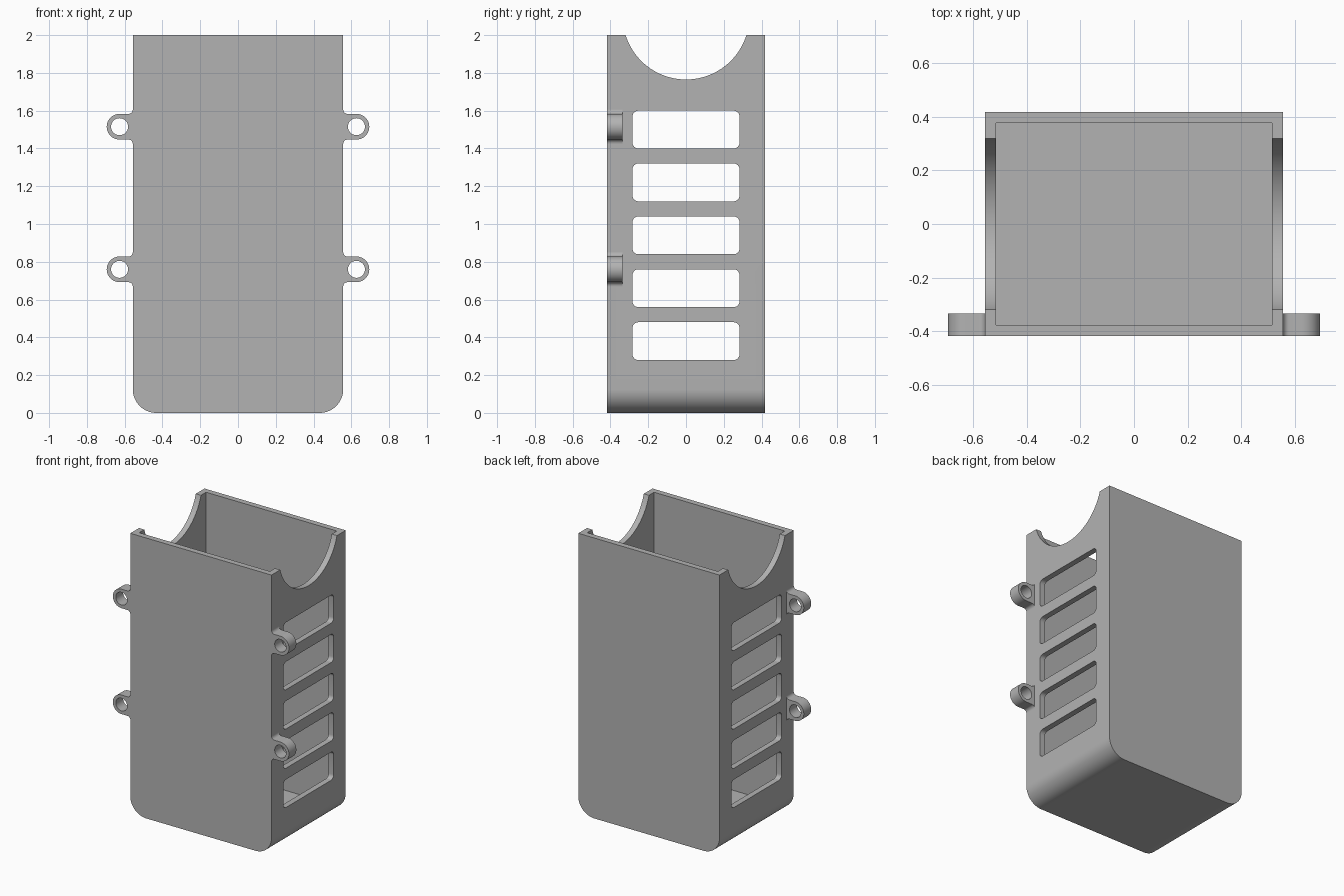
import bpy
import bmesh
from math import cos, sin, radians

if "Cube" in bpy.data.objects:
    bpy.data.objects.remove(bpy.data.objects["Cube"])

HALF_X, HALF_Y, HEIGHT, WALL = 0.557, 0.418, 2.0, 0.041

grey = bpy.data.materials.new("plain_grey")
grey.use_nodes = True
colour = (0.45, 0.45, 0.45, 1)
grey.diffuse_color = colour
grey.node_tree.nodes["Principled BSDF"].inputs["Base Color"].default_value = colour


def arc(cx, cy, r, start, end, steps=12):
    angles = [radians(start + (end - start) * i / steps) for i in range(steps + 1)]
    return [(cx + r * cos(a), cy + r * sin(a)) for a in angles]


def rounded_rect(u0, u1, v0, v1, r):
    return (arc(u1 - r, v1 - r, r, 0, 90, 6) + arc(u0 + r, v1 - r, r, 90, 180, 6)
            + arc(u0 + r, v0 + r, r, 180, 270, 6) + arc(u1 - r, v0 + r, r, 270, 360, 6))


def prism(name, profile, axis, start, end):
    """Extrude a (u, z) profile along the x or y axis."""
    def place(u, z, t):
        return (t, u, z) if axis == "x" else (u, t, z)

    bm = bmesh.new()
    face = bm.faces.new([bm.verts.new(place(u, z, start)) for u, z in profile])
    moved = bmesh.ops.extrude_face_region(bm, geom=[face])["geom"]
    bmesh.ops.translate(bm, vec=place(0, 0, end - start),
                        verts=[v for v in moved if isinstance(v, bmesh.types.BMVert)])
    bmesh.ops.recalc_face_normals(bm, faces=bm.faces)
    mesh = bpy.data.meshes.new(name)
    bm.to_mesh(mesh)
    bm.free()
    mesh.materials.append(grey)
    obj = bpy.data.objects.new(name, mesh)
    bpy.context.collection.objects.link(obj)
    return obj


def cut(target, cutter):
    """Subtract the cutter, apply the result and delete the cutter."""
    cutter.hide_render = True
    mod = target.modifiers.new("cut", "BOOLEAN")
    mod.operation, mod.solver, mod.object = "DIFFERENCE", "EXACT", cutter
    bpy.context.view_layer.objects.active = target
    bpy.ops.object.modifier_apply(modifier=mod.name)
    bpy.data.objects.remove(cutter)


def smooth(obj):
    bpy.ops.object.select_all(action="DESELECT")
    obj.select_set(True)
    bpy.context.view_layer.objects.active = obj
    bpy.ops.object.shade_smooth_by_angle(angle=radians(30))


# Open-topped case with rounded lower edges
R = 0.125
outline = ([(HALF_X, HEIGHT), (-HALF_X, HEIGHT)]
           + arc(-HALF_X + R, R, R, 180, 270, 16) + arc(HALF_X - R, R, R, 270, 360, 16))
case = prism("case", outline, "y", -HALF_Y, HALF_Y)

# Square-cornered interior
ix, iy = HALF_X - WALL, HALF_Y - WALL
cut(case, prism("interior", [(-ix, WALL), (ix, WALL), (ix, 2.5), (-ix, 2.5)], "y", -iy, iy))

# Round finger notch through both side walls
cut(case, prism("notch", arc(0, 2.1, 0.335, 0, 360, 96)[:-1], "x", -1, 1))

# Five vent slots through both side walls
for i in range(5):
    z = 0.28 + 0.28 * i
    cut(case, prism("slot", rounded_rect(-0.283, 0.283, z, z + 0.2, 0.03), "x", -1, 1))
smooth(case)

# Mounting lugs with filleted roots and screw holes
LUG_X, LUG_R, FILLET = 0.627, 0.068, 0.023
upper = (arc(HALF_X + FILLET, LUG_R + FILLET, FILLET, 180, 270, 8)
         + arc(LUG_X, 0, LUG_R, 90, 0, 16))
lug_profile = upper + [(u, -v) for u, v in reversed(upper[:-1])]
for side, sign in (("left", 1), ("right", -1)):
    for level, z in (("lower", 0.76), ("upper", 1.515)):
        lug = prism(f"{level}_{side}_lug", [(sign * u, v + z) for u, v in lug_profile],
                    "y", -HALF_Y, -0.335)
        cut(lug, prism("hole", arc(sign * LUG_X, z, 0.045, 0, 360, 32)[:-1], "y", -1, 1))
        smooth(lug)
